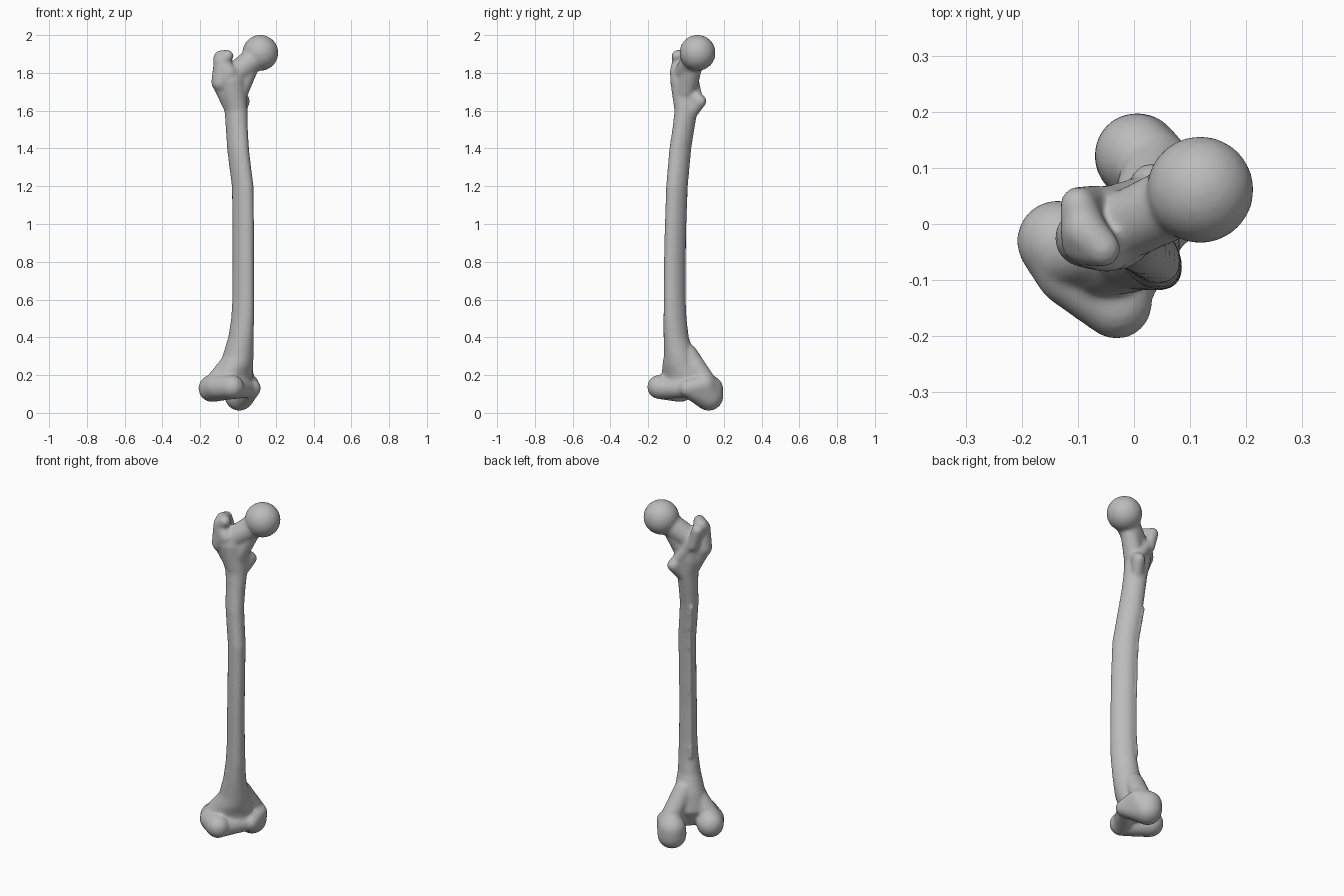
import bpy, bmesh, math
from mathutils import Vector

cube = bpy.data.objects.get("Cube")
if cube:
    bpy.data.objects.remove(cube, do_unlink=True)

S = math.sqrt(0.5)
BACK = Vector((-S, S, 0))      # the knee end faces diagonally
INNER = Vector((S, S, 0))
bm = bmesh.new()


def hull(*balls):
    """Convex blob wrapped around balls given as (x, y, z, radius)."""
    part = bmesh.new()
    for x, y, z, r in balls:
        made = bmesh.ops.create_icosphere(part, subdivisions=3, radius=r)
        bmesh.ops.translate(part, verts=made["verts"], vec=(x, y, z))
    made = bmesh.ops.convex_hull(part, input=part.verts)
    inside = [g for g in made["geom_interior"] if isinstance(g, bmesh.types.BMVert)]
    bmesh.ops.delete(part, geom=inside, context="VERTS")
    bmesh.ops.recalc_face_normals(part, faces=part.faces)
    temp = bpy.data.meshes.new("part")
    part.to_mesh(temp)
    part.free()
    bm.from_mesh(temp)
    bpy.data.meshes.remove(temp)


def chain(balls):
    for a, b in zip(balls, balls[1:]):
        hull(a, b)


def knee(back, inner, z, r):
    """Ball placed along the knee's own axes."""
    v = BACK * back + INNER * inner
    return v.x, v.y, z, r


def loft(sections, sides=32):
    """Closed tube through level ellipses (x, y, z, inner radius, back radius)."""
    rings = []
    for x, y, z, rm, rp in sections:
        turn = [2 * math.pi * i / sides for i in range(sides)]
        rings.append([bm.verts.new(Vector((x, y, z)) + INNER * rm * math.cos(t)
                                   + BACK * rp * math.sin(t)) for t in turn])
    faces = [bm.faces.new(rings[0][::-1]), bm.faces.new(rings[-1])]
    for a, b in zip(rings, rings[1:]):
        for i in range(sides):
            j = (i + 1) % sides
            faces.append(bm.faces.new((a[i], a[j], b[j], b[i])))
    bmesh.ops.recalc_face_normals(bm, faces=faces)


# Bowed shaft, flaring at both ends
shaft = [
    (0.00, -0.04, 0.10, 0.08, 0.05), (-0.02, -0.03, 0.20, 0.115, 0.08),
    (-0.01, -0.035, 0.25, 0.095, 0.085), (0.00, -0.035, 0.30, 0.08, 0.085),
    (0.015, -0.052, 0.40, 0.06, 0.073), (0.025, -0.058, 0.50, 0.052, 0.069),
    (0.028, -0.06, 0.60, 0.048, 0.067), (0.028, -0.06, 0.80, 0.046, 0.066),
    (0.028, -0.055, 1.00, 0.046, 0.066), (0.025, -0.048, 1.20, 0.047, 0.066),
    (0.012, -0.039, 1.30, 0.048, 0.066), (0.00, -0.03, 1.40, 0.049, 0.066),
    (-0.006, -0.014, 1.50, 0.052, 0.064), (-0.01, 0.00, 1.60, 0.058, 0.064),
    (-0.025, -0.003, 1.68, 0.07, 0.07), (-0.035, -0.01, 1.76, 0.076, 0.072),
    (-0.04, -0.01, 1.82, 0.065, 0.06),
]
loft(shaft)

# Rough ridge down the back of the shaft
chain([(x + BACK.x * rp, y + BACK.y * rp, z, 0.012) for x, y, z, rm, rp in shaft[5:12]])

# Ball head and neck
hull((0.118, 0.061, 1.906, 0.096))
hull((0.10, 0.052, 1.885, 0.066), (-0.01, 0.00, 1.80, 0.062))
hull((0.06, 0.035, 1.83, 0.05), (0.00, 0.00, 1.70, 0.055))

# Large outer knob with its hooked crest
hull((-0.09, -0.025, 1.75, 0.052), (-0.085, -0.03, 1.85, 0.045), (-0.045, -0.045, 1.80, 0.042))
hull((-0.085, -0.03, 1.86, 0.045), (-0.055, -0.045, 1.89, 0.032), (-0.09, -0.01, 1.88, 0.04))
chain([(-0.09, -0.01, 1.87, 0.042), (-0.10, 0.035, 1.875, 0.032), (-0.07, 0.035, 1.78, 0.035)])
hull((-0.09, -0.02, 1.74, 0.045), (-0.05, 0.00, 1.62, 0.03))

# Small inner knob and the crest joining it to the large one
hull((0.03, 0.075, 1.65, 0.034), (0.00, 0.02, 1.70, 0.04), (0.00, 0.02, 1.58, 0.035))
chain([(0.02, 0.06, 1.67, 0.028), (-0.03, 0.045, 1.74, 0.028), (-0.07, 0.035, 1.80, 0.03)])

# Outer knee condyle
hull(knee(-0.078, -0.122, 0.137, 0.064), knee(0.02, -0.14, 0.135, 0.063),
     knee(0.075, -0.118, 0.13, 0.073))
# Inner knee condyle
hull(knee(-0.045, 0.058, 0.13, 0.048), knee(0.03, 0.11, 0.15, 0.054),
     knee(0.08, 0.09, 0.089, 0.078), knee(0.085, 0.09, 0.125, 0.074))
# Shallow groove between the condyles at the front
hull(knee(-0.065, -0.10, 0.13, 0.058), knee(-0.035, 0.05, 0.13, 0.048))
# Flares from the condyles up to the shaft
hull(knee(0.04, -0.12, 0.16, 0.06), knee(-0.02, -0.04, 0.30, 0.05))
hull(knee(0.05, 0.10, 0.16, 0.055), knee(0.0, 0.01, 0.31, 0.055))

mesh = bpy.data.meshes.new("thigh_bone")
bm.to_mesh(mesh)
bm.free()
bone = bpy.data.objects.new("thigh_bone", mesh)
bpy.context.collection.objects.link(bone)

# Fuse the parts into one smooth skin
remesh = bone.modifiers.new("fuse", "REMESH")
remesh.mode = "VOXEL"
remesh.voxel_size = 0.008
remesh.use_smooth_shade = True
soften = bone.modifiers.new("soften", "SMOOTH")
soften.factor = 0.5
soften.iterations = 10

grey = bpy.data.materials.new("bone_grey")
grey.use_nodes = True
colour = (0.5, 0.5, 0.5, 1)
grey.diffuse_color = colour
grey.node_tree.nodes["Principled BSDF"].inputs["Base Color"].default_value = colour
mesh.materials.append(grey)
for face in mesh.polygons:
    face.use_smooth = True
